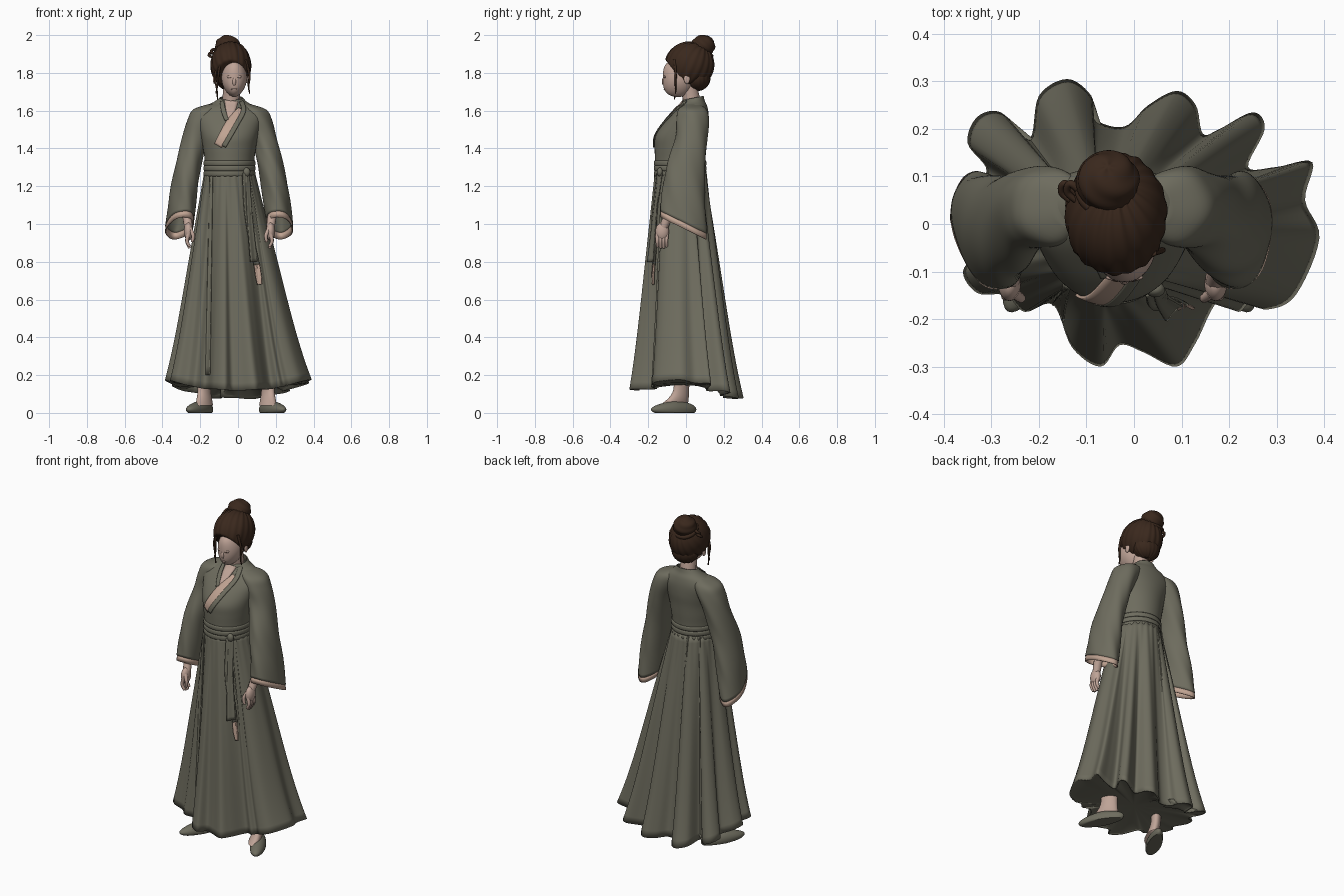
import bpy, bmesh
from math import sin, cos, pi, atan2, radians
from mathutils import Vector, Matrix
from mathutils.bvhtree import BVHTree

if "Cube" in bpy.data.objects:
    bpy.data.objects.remove(bpy.data.objects["Cube"])


def material(name, rgb):
    m = bpy.data.materials.new(name)
    m.use_nodes = True
    m.diffuse_color = (*rgb, 1)
    bsdf = m.node_tree.nodes["Principled BSDF"]
    bsdf.inputs["Base Color"].default_value = (*rgb, 1)
    bsdf.inputs["Roughness"].default_value = 0.9
    return m


CLOTH = material("sage cloth", (0.155, 0.15, 0.112))
SKIN = material("skin", (0.52, 0.37, 0.31))
TRIM = material("pale trim", (0.53, 0.37, 0.29))
HAIR = material("dark brown hair", (0.042, 0.021, 0.012))
MID = -0.045  # body centre line


def finish(name, bm, mat, thickness=0, offset=-1):
    bmesh.ops.recalc_face_normals(bm, faces=bm.faces)
    me = bpy.data.meshes.new(name)
    bm.to_mesh(me)
    bm.free()
    ob = bpy.data.objects.new(name, me)
    bpy.context.collection.objects.link(ob)
    me.materials.append(mat)
    bpy.ops.object.select_all(action='DESELECT')
    ob.select_set(True)
    bpy.context.view_layer.objects.active = ob
    bpy.ops.object.shade_smooth_by_angle(angle=radians(50))
    if thickness:
        mod = ob.modifiers.new("thickness", 'SOLIDIFY')
        mod.thickness, mod.offset = thickness, offset
    return ob


def spline(rows, n, closed=False):
    """Smooth curve through rows of numbers."""
    out, m = [], len(rows)
    for i in range(m if closed else m - 1):
        p = [rows[(i + k) % m if closed else min(max(i + k, 0), m - 1)] for k in (-1, 0, 1, 2)]
        for j in range(n):
            t = j / n
            out.append(tuple(0.5 * (2*b + (c - a)*t + (2*a - 5*b + 4*c - d)*t*t
                                    + (3*b - a - 3*c + d)*t**3) for a, b, c, d in zip(*p)))
    return out if closed else out + [tuple(rows[-1])]


def loft(name, rings, mat, closed=True, cap=False, thickness=0, offset=-1):
    bm = bmesh.new()
    vs = [[bm.verts.new(p) for p in r] for r in rings]
    n = len(vs[0])
    for a, b in zip(vs, vs[1:]):
        for i in range(n if closed else n - 1):
            j = (i + 1) % n
            bm.faces.new((a[i], a[j], b[j], b[i]))
    if cap:
        bm.faces.new(vs[0])
    return finish(name, bm, mat, thickness, offset)


def ellipse(z, cx, cy, rx, ry, tilt=0, shear=0, ripple=0, n=64):
    pts = []
    for i in range(n):
        a = 2 * pi * i / n
        k = 1 + ripple * sin(5 * a + z * 25)
        y = ry * sin(a) * k
        pts.append((cx + rx * cos(a) * k + shear * y, cy + y, z - tilt * y))
    return pts


def blob(name, mat, loc, size, deform=None, rot=None, segs=32):
    bm = bmesh.new()
    bmesh.ops.create_uvsphere(bm, u_segments=segs, v_segments=max(segs // 2, 8), radius=1)
    for v in bm.verts:
        if deform:
            deform(v.co)
        v.co = Vector(a * b for a, b in zip((rot @ v.co if rot else v.co), size)) + Vector(loc)
    return finish(name, bm, mat)


def tube(name, mat, pts, r0, r1):
    cu = bpy.data.curves.new(name, 'CURVE')
    cu.dimensions, cu.bevel_depth, cu.bevel_resolution, cu.use_fill_caps = '3D', 1, 3, True
    path = spline(pts, 6)
    sp = cu.splines.new('POLY')
    sp.points.add(len(path) - 1)
    for i, (p, q) in enumerate(zip(sp.points, path)):
        p.co = (*q, 1)
        p.radius = r0 + (r1 - r0) * i / (len(path) - 1)
    ob = bpy.data.objects.new(name, cu)
    bpy.context.collection.objects.link(ob)
    cu.materials.append(mat)


def ribbon(name, mat, rows, target):
    """Strip laid on the front of a part; rows hold x, z, half width and lift."""
    tree = BVHTree.FromPolygons([v.co for v in target.data.vertices],
                                [tuple(p.vertices) for p in target.data.polygons])
    path, strips, y = spline(rows, 8), [], -0.15
    for i, (x, z, w, lift) in enumerate(path):
        a, b = path[max(i - 1, 0)], path[min(i + 1, len(path) - 1)]
        side = Vector((b[1] - a[1], 0, a[0] - b[0])).normalized()
        line = []
        for k in (-1, -0.5, 0, 0.5, 1):
            p = Vector((x, -1, z)) + side * w * k
            hit = tree.ray_cast(p, Vector((0, 1, 0)), 1.05)[0]
            y = hit.y if hit else y
            line.append((p.x, y - lift, p.z))
        strips.append(line)
    loft(name, strips, mat, closed=False, thickness=0.006, offset=0)


# Skirt: round waist flaring into a deeply scalloped hem
hem = [(.375, .13), (.36, .05), (.39, -.03), (.34, -.15), (.28, -.18), (.245, -.165), (.22, -.185),
       (.175, -.165), (.13, -.25), (.09, -.3), (.02, -.27), (-.03, -.255), (-.07, -.3), (-.13, -.26),
       (-.17, -.17), (-.23, -.185), (-.27, -.15), (-.33, -.145), (-.36, -.1), (-.33, -.05),
       (-.385, 0), (-.37, .06), (-.31, .11), (-.35, .17), (-.33, .225), (-.28, .235), (-.22, .18),
       (-.2, .27), (-.14, .305), (-.09, .27), (-.08, .22), (-.02, .205), (.03, .25), (.09, .28),
       (.13, .25), (.145, .19), (.18, .2), (.25, .235), (.275, .2), (.24, .12), (.3, .12)]
outline = spline(hem, 6, closed=True)
rings = []
for i in range(31):
    s = i / 30
    f = 0.87 * s + 0.13 * s ** 5 + 0.03 * sin(pi * s)
    ring = []
    for x, y in outline:
        a = atan2(y / 0.3, x / 0.38)
        k = 1 + 0.012 * sin(26 * a) * (1 - s)
        wx, wy = MID + 0.132 * k * cos(a), -0.029 + 0.136 * k * sin(a)
        low = 0.1 + 0.075 * (x / 0.39) ** 2 - (0.1 * y if y > 0 else 0.07 * y)
        ring.append((wx + (x - wx) * f, wy + (y - wy) * f, 1.28 + (low - 1.28) * s))
    rings.append(ring)
skirt = loft("skirt", rings, CLOTH, thickness=0.008)
ribbon("skirt_wrap_edge", CLOTH, [(-.14, 1.25, .007, .003), (-.15, .8, .01, .003),
                                  (-.16, .2, .012, .003)], skirt)
# Underside closing the skirt just above the ankles
under = [[(x * k, y * k, z + (.145 - z) * m) for x, y, z in rings[30]]
         for k, m in ((.05, 1), (.5, .95), (.85, .55), (.985, .1))]
loft("skirt_underside", under, CLOTH, cap=True)

# Robe body, with the collar rising at the back
body = spline([(1.24, MID, -.031, .133, .133, 0), (1.33, MID, -.031, .131, .133, 0),
               (1.4, MID, -.029, .14, .137, 0), (1.46, MID, -.025, .15, .138, 0),
               (1.52, MID, -.005, .165, .125, 0), (1.58, MID, .02, .18, .1, 0),
               (1.62, MID, .032, .14, .08, -.05), (1.644, -.04, .035, .09, .064, -.15),
               (1.668, -.035, .04, .062, .053, -.2)], 5)
robe = loft("robe_body", [ellipse(*r) for r in body], CLOTH, thickness=0.006)
ribbon("throat", SKIN, [(-.035, 1.65, .036, .003), (-.04, 1.6, .024, .003), (-.05, 1.54, .002, .003)], robe)
ribbon("inner_lapel", TRIM, [(.012, 1.61, .012, .004), (-.04, 1.525, .028, .004),
                             (-.105, 1.415, .021, .004)], robe)
ribbon("right_collar", CLOTH, [(-.085, 1.65, .01, .006), (-.077, 1.6, .012, .006),
                               (-.06, 1.55, .01, .006)], robe)
ribbon("left_collar", CLOTH, [(.018, 1.65, .01, .006), (.029, 1.6, .012, .006),
                              (-.006, 1.53, .012, .006), (-.075, 1.41, .012, .006)], robe)

# Sash: three wraps, knot and hanging tails
for i in range(3):
    z = 1.252 + 0.028 * i
    wrap = [(z, 0), (z + .006, .003), (z + .022, .003), (z + .029, 0)]
    loft("sash_wrap", [ellipse(h, MID, -.031, .134 + g, .136 + g) for h, g in wrap], CLOTH, thickness=.004)
blob("sash_knot", CLOTH, (.045, -.138, 1.275), (.02, .016, .024))
ribbon("sash_tail_short", CLOTH, [(.05, 1.27, .01, .01), (.062, 1.05, .014, .018), (.085, .8, .018, .028)], skirt)
ribbon("sash_tail_long", CLOTH, [(.035, 1.27, .01, .008), (.05, 1.05, .013, .012), (.1, .78, .014, .02)], skirt)
ribbon("sash_tail_tip", TRIM, [(.1, .785, .014, .022), (.108, .73, .015, .024), (.115, .68, .012, .024)], skirt)

# Sleeves, cuffs, arms, hands, legs and shoes, one per side
profile = [(1.632, .09, .035, .03, .04, 0), (1.605, .122, .035, .072, .075, 0),
           (1.55, .147, .035, .077, .086, 0), (1.45, .184, .028, .068, .085, .05),
           (1.3, .22, 0, .069, .1, .18), (1.15, .246, -.01, .072, .113, .35),
           (1.01, .262, -.015, .073, .124, .48)]
for side, s, twist in (("right", -1, .2), ("left", 1, .06)):
    def sleeve_rings(rows):
        return [ellipse(z, MID + s * x, cy, rx, ry, tilt, s * twist * tilt / .48, .02)
                for z, x, cy, rx, ry, tilt in rows]
    loft(side + "_sleeve", sleeve_rings(spline(profile, 6)), CLOTH, cap=True, thickness=.008)
    loft(side + "_cuff", sleeve_rings([(1.014, .262, -.015, .07, .121, .48),
                                       (.978, .264, -.016, .072, .123, .48)]), TRIM, thickness=.006)
    hx = MID + s * 0.217
    tube(side + "_forearm", SKIN, [(hx + s * .035, -.01, 1.2), (hx + s * .015, -.075, 1.08),
                                   (hx, -.118, .985)], .028, .023)
    blob(side + "_palm", SKIN, (hx, -.126, .96), (.024, .036, .048))
    for i in range(4):
        y = -.15 + .016 * i
        tip = .868 + .008 * abs(i - 1.5)
        tube(side + "_finger", SKIN, [(hx, y, .95), (hx + s * .008, y - .002, .91),
                                      (hx - s * .006, y, tip)], .0115, .0075)
    tube(side + "_thumb", SKIN, [(hx - s * .008, -.145, .975), (hx - s * .024, -.156, .94),
                                 (hx - s * .02, -.154, .905)], .012, .008)

    yaw = Matrix.Rotation(s * radians(28), 3, 'Z')
    foot = Vector((MID + .035 + s * .192, -.065, 0))

    def shoe_shape(c):
        toe = max(-c.y, 0)
        c.x *= 1 - .15 * max(c.y, 0)
        c.z = max(c.z * (1 - .3 * toe), -.4)
    shoe = blob(side + "_shoe", CLOTH, (0, 0, .018), (.043, .135, .045), shoe_shape)
    shoe.data.transform(Matrix.Translation(foot) @ yaw.to_4x4())
    at = foot + yaw @ Vector((0, .05, 0))
    legs = [(.04, -.045, .037, .075), (.075, -.02, .034, .055), (.12, -.005, .031, .042),
            (.2, 0, .036, .042)]
    loft(side + "_ankle", [ellipse(z, at.x, at.y + dy, rx, ry, 0, -s * .4, n=24)
                           for z, dy, rx, ry in spline(legs, 4)], SKIN)

# Neck and face
tube("neck", SKIN, [(-.037, .035, 1.58), (-.036, .028, 1.66), (-.03, .01, 1.75)], .05, .044)
FX = -0.02


def face_shape(c):
    if c.y < 0:
        c.y *= 1 + .35 * c.z * c.z
    if c.z < 0:
        c.x *= 1 - .2 * c.z * c.z


blob("face", SKIN, (FX, -.04, 1.772), (.067, .083, .1), face_shape, segs=48)
blob("nose", SKIN, (FX, -.114, 1.754), (.011, .014, .024), rot=Matrix.Rotation(.2, 3, 'X'))
blob("mouth", SKIN, (FX, -.111, 1.714), (.016, .007, .006))
for s in (-1, 1):
    blob("eyelid", SKIN, (FX + s * .025, -.1125, 1.779), (.014, .006, .007))
    tube("eyelash", HAIR, [(FX + s * .014, -.1215, 1.775), (FX + s * .025, -.1185, 1.773),
                           (FX + s * .036, -.11, 1.775)], .001, .0008)
    blob("ear", SKIN, (-.037 + s * .088, .005, 1.768), (.008, .016, .026))

# Hair combed up into a bun


def combed(c):
    a = atan2(c.y, c.x)
    c *= 1 + .016 * sin(18 * a + 3 * c.z) + .01 * sin(7 * a)


def coiled(c):
    c *= 1 + .03 * sin(3 * atan2(c.y, c.x) + 9 * c.z)


hair = blob("hair", HAIR, (-.038, .02, 1.842), (.107, .13, .123), combed, Matrix.Rotation(-.55, 3, 'X'), 96)
for v in hair.data.vertices:  # hairline swept back from the forehead to the ears
    if v.co.z < 1.865:
        v.co.y = max(v.co.y, -.105 + (1.865 - v.co.z) * .8)
blob("nape_hair", HAIR, (-.038, .06, 1.775), (.08, .07, .07), combed, segs=64)
blob("bun", HAIR, (-.055, .09, 1.942), (.066, .064, .058), coiled, Matrix.Rotation(-.5, 3, 'X'), 48)
tube("bun_wrap", HAIR, [(-.055 + .058 * cos(a * pi / 6), .078 + .054 * sin(a * pi / 6),
                         1.915 - .025 * sin(a * pi / 6)) for a in range(13)], .013, .013)
for dx, dz in ((0, 0), (.012, .018)):
    tube("hair_loop", HAIR, [(-.115 + dx, .06, 1.9 + dz), (-.145 + dx, .085, 1.905 + dz),
                             (-.152 + dx, .065, 1.89 + dz), (-.12 + dx, .04, 1.88 + dz)], .009, .006)
locks = [[(-.105, -.05, 1.86), (-.122, -.055, 1.78), (-.113, -.06, 1.72), (-.108, -.06, 1.66)],
         [(-.09, -.075, 1.87), (-.103, -.07, 1.8), (-.108, -.06, 1.74), (-.117, -.06, 1.69)],
         [(.04, -.06, 1.87), (.06, -.055, 1.79), (.056, -.055, 1.73), (.062, -.055, 1.69)]]
for lock in locks:
    tube("loose_lock", HAIR, lock, .008, .003)
